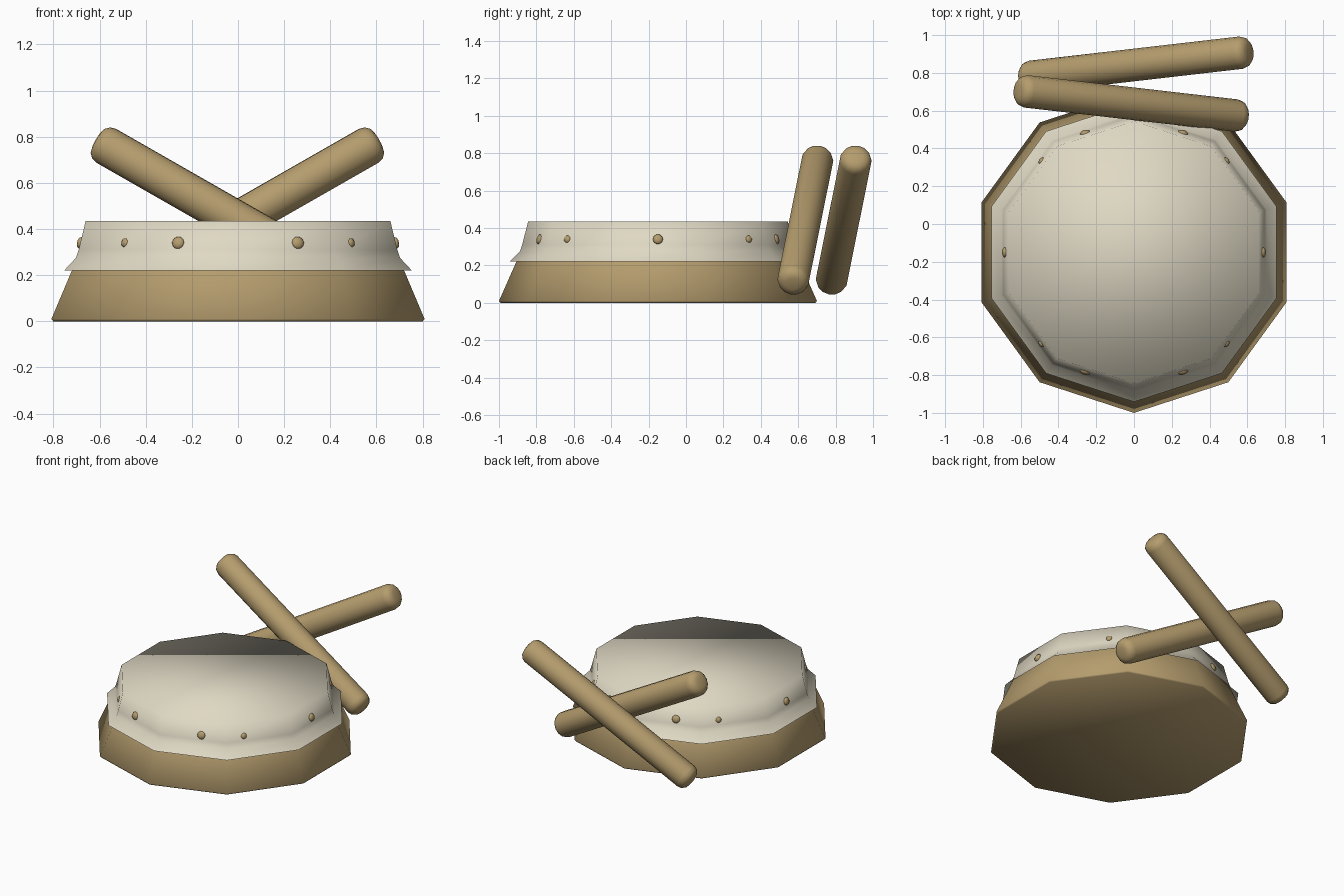
import bpy, bmesh, math
from mathutils import Vector, Matrix

if "Cube" in bpy.data.objects:
    bpy.data.objects.remove(bpy.data.objects["Cube"])

CY = -0.15  # drum centre on y


def mat(name, col):
    m = bpy.data.materials.new(name)
    m.diffuse_color = (*col, 1)
    m.use_nodes = True
    m.node_tree.nodes["Principled BSDF"].inputs["Base Color"].default_value = m.diffuse_color
    return m


WOOD = mat("tan_wood", (0.46, 0.335, 0.155))
SKIN = mat("cream_skin", (0.74, 0.69, 0.55))


def lathe(name, profile, sides, material, matrix, phase=0.0, cap_start=True, cap_end=True):
    """Spin (radius, height) points into a smooth solid."""
    bm = bmesh.new()
    rings = []
    for r, z in profile:
        rings.append([bm.verts.new((r * math.cos(phase + 2 * math.pi * i / sides),
                                    r * math.sin(phase + 2 * math.pi * i / sides), z))
                      for i in range(sides)])
    for a, b in zip(rings, rings[1:]):
        for i in range(sides):
            j = (i + 1) % sides
            bm.faces.new((a[i], a[j], b[j], b[i]))
    if cap_start:
        bm.faces.new(rings[0][::-1])
    if cap_end:
        bm.faces.new(rings[-1])
    for f in bm.faces:
        f.smooth = True
    me = bpy.data.meshes.new(name)
    bm.to_mesh(me)
    bm.free()
    me.materials.append(material)
    ob = bpy.data.objects.new(name, me)
    ob.matrix_world = matrix
    bpy.context.collection.objects.link(ob)
    return ob


def aim(loc, direction):
    q = Vector(direction).to_track_quat('Z', 'Y')
    return Matrix.Translation(loc) @ q.to_matrix().to_4x4()


# ten-sided wooden body and the stretched skin over it
centre = Matrix.Translation((0, CY, 0))
lathe("drum_body", [(0.842, 0), (0.85, 0.01), (0.757, 0.22), (0.675, 0.41)],
      10, WOOD, centre, math.radians(18))
lathe("drum_skin", [(0.792, 0.22), (0.738, 0.275), (0.726, 0.31), (0.694, 0.435)],
      10, SKIN, centre, math.radians(18), cap_start=False)

# tacks around the skin: (angle, distance from axis, radius)
tacks = []
for a, d, r in ((67.7, 0.684, 0.028), (44.7, 0.688, 0.021), (0, 0.684, 0.027)):
    tacks += [(s, d, r) for s in {a, -a, 180 - a, a - 180 if a else 180}]
for i, (a, d, r) in enumerate(tacks):
    t = math.radians(a)
    facet = math.radians(36 * round(a / 36))
    loc = Vector((d * math.cos(t), CY + d * math.sin(t), 0.34))
    nrm = (math.cos(facet), math.sin(facet), 0.24)
    dome = [(r * math.cos(math.radians(k)), 0.014 * math.sin(math.radians(k)))
            for k in (-70, -35, 0, 35, 70)]
    lathe(f"tack_{i + 1}", dome, 10, WOOD, aim(loc, nrm))

# two crossed sticks with rounded ends
R, H, F = 0.086, 0.693, 0.05
arc = [math.radians(k) for k in (0, 30, 60, 90)]
end = [(R - F + F * math.cos(k), H - F + F * math.sin(k)) for k in arc]
stick = [(r, -z) for r, z in reversed(end)] + end
lathe("front_stick", stick, 14, WOOD, aim((-0.015, 0.638, 0.4425), (-0.864, 0.0995, 0.494)))
lathe("back_stick", stick, 14, WOOD, aim((0.01, 0.843, 0.4425), (0.864, 0.0995, 0.494)))
